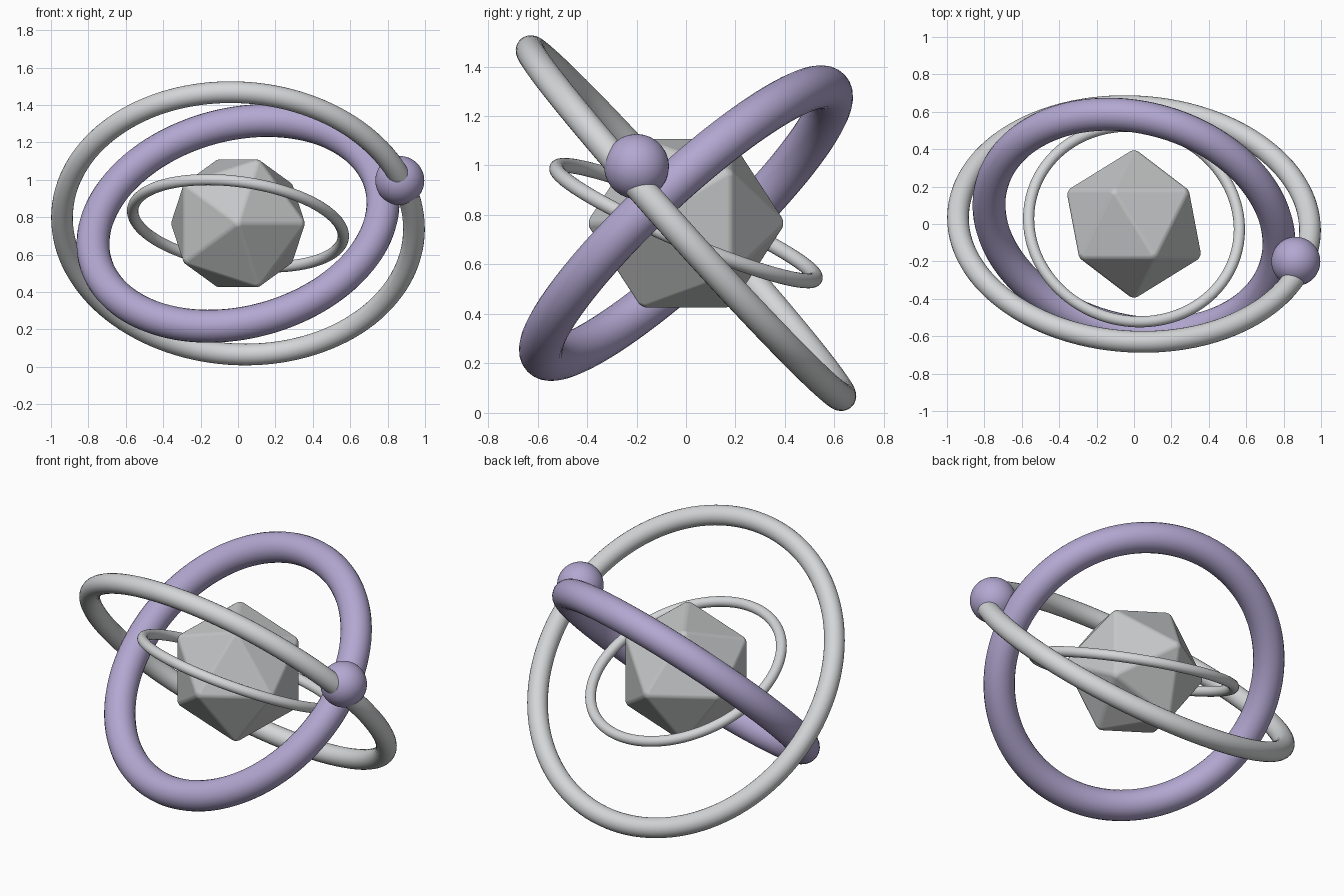
import bpy
from math import radians

if "Cube" in bpy.data.objects:
    bpy.data.objects.remove(bpy.data.objects["Cube"], do_unlink=True)

CENTRE = (0, 0, 0.767)


def material(name, colour):
    mat = bpy.data.materials.new(name)
    mat.use_nodes = True
    mat.diffuse_color = (*colour, 1)
    mat.node_tree.nodes["Principled BSDF"].inputs["Base Color"].default_value = (*colour, 1)
    return mat


pale_grey = material("pale grey", (0.66, 0.67, 0.68))
mid_grey = material("mid grey", (0.56, 0.57, 0.575))
lavender = material("lavender", (0.45, 0.39, 0.64))


def finish(name, mat):
    obj = bpy.context.object
    obj.name = name
    obj.data.materials.append(mat)
    bpy.ops.object.shade_smooth()
    return obj


def ring(name, radius, tube, tilt_x, tilt_y, mat):
    bpy.ops.mesh.primitive_torus_add(
        major_radius=radius, minor_radius=tube, major_segments=128, minor_segments=24,
        location=CENTRE, rotation=(radians(tilt_x), radians(tilt_y), 0))
    return finish(name, mat)


# Three tilted orbit rings sharing one centre
ring("outer_ring", 0.942, 0.058, -48, 4, pale_grey)
ring("middle_ring", 0.79, 0.088, 42, -15, lavender)
ring("inner_ring", 0.568, 0.03, -23, 8, pale_grey)

# Faceted core with softened edges, its points along the y axis
bpy.ops.mesh.primitive_ico_sphere_add(
    subdivisions=1, radius=0.405, location=CENTRE, rotation=(radians(90), 0, 0))
core = finish("core", mid_grey)
bevel = core.modifiers.new("soft_edges", "BEVEL")
bevel.width = 0.015
bevel.segments = 3
bevel.harden_normals = True

# Small ball riding on the outer ring
bpy.ops.mesh.primitive_uv_sphere_add(
    segments=48, ring_count=24, radius=0.131, location=(0.865, -0.2, 0.996))
finish("orbiting_ball", lavender)
